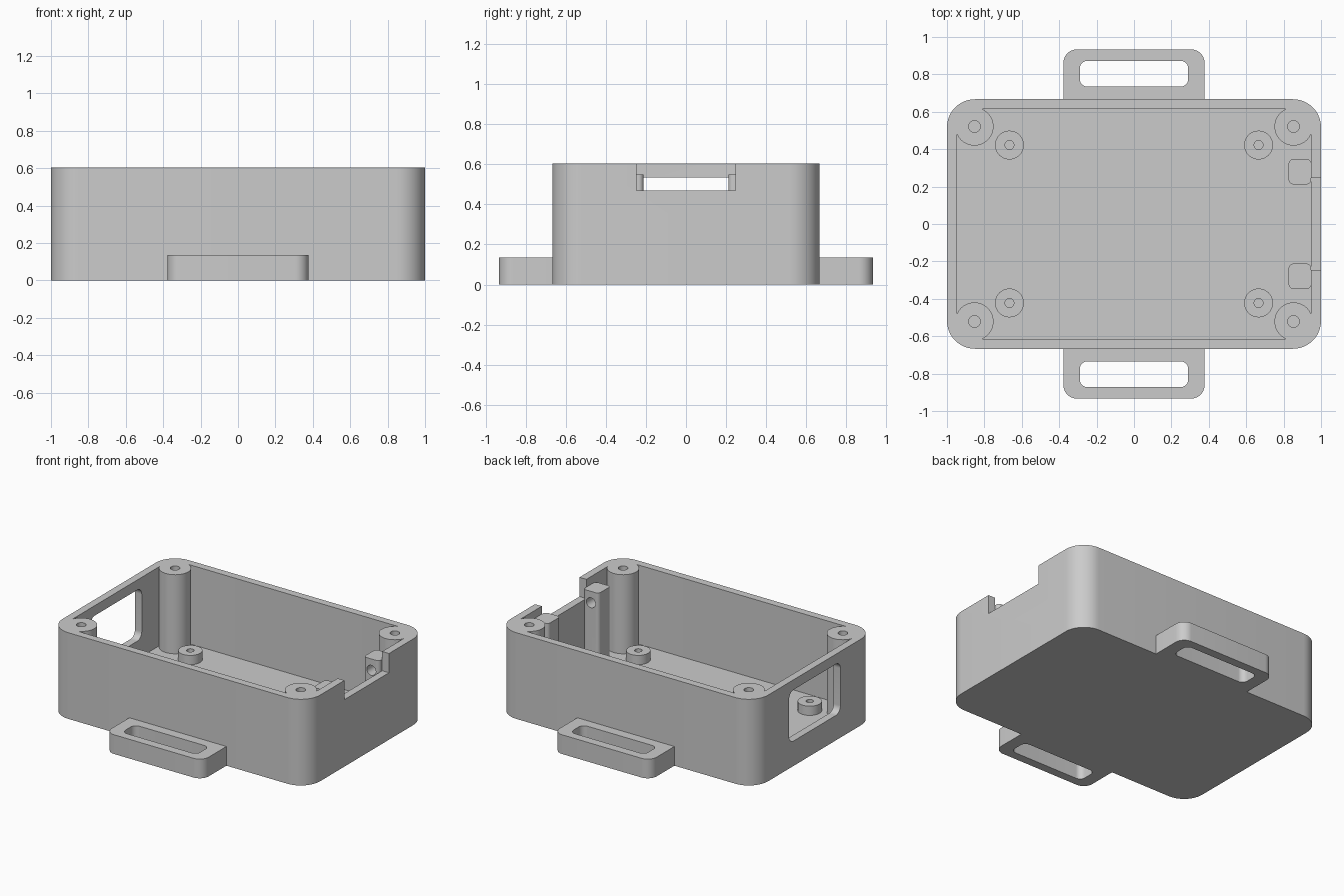
import bpy, bmesh
from math import cos, sin, pi
from mathutils import Matrix

cube = bpy.data.objects.get("Cube")
if cube:
    bpy.data.objects.remove(cube, do_unlink=True)

grey = bpy.data.materials.new("light_grey_plastic")
grey.use_nodes = True
grey.diffuse_color = (0.6, 0.6, 0.6, 1)
grey.node_tree.nodes["Principled BSDF"].inputs["Base Color"].default_value = (0.6, 0.6, 0.6, 1)


def rounded_rect(x0, x1, y0, y1, radii, steps=12):
    """Outline with one radius per corner, starting at x1, y1 and going round."""
    corners = [(x1, y1, -1, -1), (x0, y1, 1, -1), (x0, y0, 1, 1), (x1, y0, -1, 1)]
    points = []
    for i, ((x, y, sx, sy), r) in enumerate(zip(corners, radii)):
        if r == 0:
            points.append((x, y))
            continue
        for k in range(steps + 1):
            a = (i + k / steps) * pi / 2
            points.append((x + sx * r + r * cos(a), y + sy * r + r * sin(a)))
    return points


def circle(x, y, r, n=48):
    return [(x + r * cos(2 * pi * k / n), y + r * sin(2 * pi * k / n)) for k in range(n)]


def prism(name, outline, z0, z1, matrix=Matrix()):
    """Extrude a flat outline from z0 to z1, then place it with the matrix."""
    bm = bmesh.new()
    face = bm.faces.new([bm.verts.new((x, y, z0)) for x, y in outline])
    top = bmesh.ops.extrude_face_region(bm, geom=[face])["geom"]
    bmesh.ops.translate(bm, vec=(0, 0, z1 - z0),
                        verts=[v for v in top if isinstance(v, bmesh.types.BMVert)])
    bmesh.ops.transform(bm, matrix=matrix, verts=bm.verts)
    bmesh.ops.recalc_face_normals(bm, faces=bm.faces)
    mesh = bpy.data.meshes.new(name)
    bm.to_mesh(mesh)
    bm.free()
    mesh.materials.append(grey)
    obj = bpy.data.objects.new(name, mesh)
    bpy.context.collection.objects.link(obj)
    return obj


def activate(obj):
    bpy.ops.object.select_all(action="DESELECT")
    obj.select_set(True)
    bpy.context.view_layer.objects.active = obj


def cut(obj, cutter):
    cutter.hide_render = True
    mod = obj.modifiers.new("cut", "BOOLEAN")
    mod.operation = "DIFFERENCE"
    mod.solver = "EXACT"
    mod.object = cutter
    activate(obj)
    bpy.ops.object.modifier_apply(modifier=mod.name)
    bpy.data.objects.remove(cutter, do_unlink=True)


HEIGHT, FLOOR = 0.605, 0.05
ALONG_X = Matrix(((0, 0, 1, 0), (1, 0, 0, 0), (0, 1, 0, 0), (0, 0, 0, 1)))
ALONG_Y = Matrix(((1, 0, 0, 0), (0, 0, 1, 0), (0, 1, 0, 0), (0, 0, 0, 1)))
parts = []

# Open box with a window in one end and a notch in the other
box = prism("enclosure", rounded_rect(-1, 1, -0.667, 0.667, [0.15] * 4), 0, HEIGHT)
cut(box, prism("cavity", rounded_rect(-0.947, 0.947, -0.614, 0.614, [0.097] * 4), FLOOR, 1))
cut(box, prism("window", rounded_rect(-0.285, 0.285, 0.175, 0.535, [0.05] * 4), -1.1, -0.9, ALONG_X))
cut(box, prism("notch", rounded_rect(-0.247, 0.247, 0.47, 0.8, [0] * 4), 0.9, 1.1, ALONG_X))
parts.append(box)

for sy, side in ((-1, "front"), (1, "back")):
    # Strap loop
    turn = Matrix.Rotation(0 if sy > 0 else pi, 4, "Z")
    loop = prism(side + "_strap_loop",
                 rounded_rect(-0.377, 0.377, 0.667, 0.933, [0.07, 0.07, 0, 0]), 0, 0.135, turn)
    cut(loop, prism("slot", rounded_rect(-0.29, 0.29, 0.735, 0.872, [0.04] * 4), -0.1, 0.3, turn))
    parts.append(loop)

    # Notch post with a cross hole
    y0, y1 = sorted((sy * 0.212, sy * 0.347))
    post = prism(side + "_notch_post", rounded_rect(0.827, 0.947, y0, y1, [0.025] * 4), FLOOR, 0.55)
    cut(post, prism("cross_hole", circle(0.887, 0.47, 0.035, 32), y0 - 0.05, y1 + 0.05, ALONG_Y))
    parts.append(post)

    # Lid screw bosses and board standoffs
    for sx, end in ((-1, "right"), (1, "left")):
        for kind, x, y, r, hole, top in (("corner_boss", 0.853, 0.521, 0.102, 0.031, HEIGHT),
                                         ("standoff", 0.666, 0.422, 0.077, 0.024, 0.115)):
            tube = prism(f"{side}_{end}_{kind}", circle(sx * x, sy * y, r), FLOOR, top)
            cut(tube, prism("bore", circle(sx * x, sy * y, hole, 32), 0, 1))
            parts.append(tube)

for part in parts:
    activate(part)
    bpy.ops.object.shade_smooth_by_angle(angle=pi / 6)
